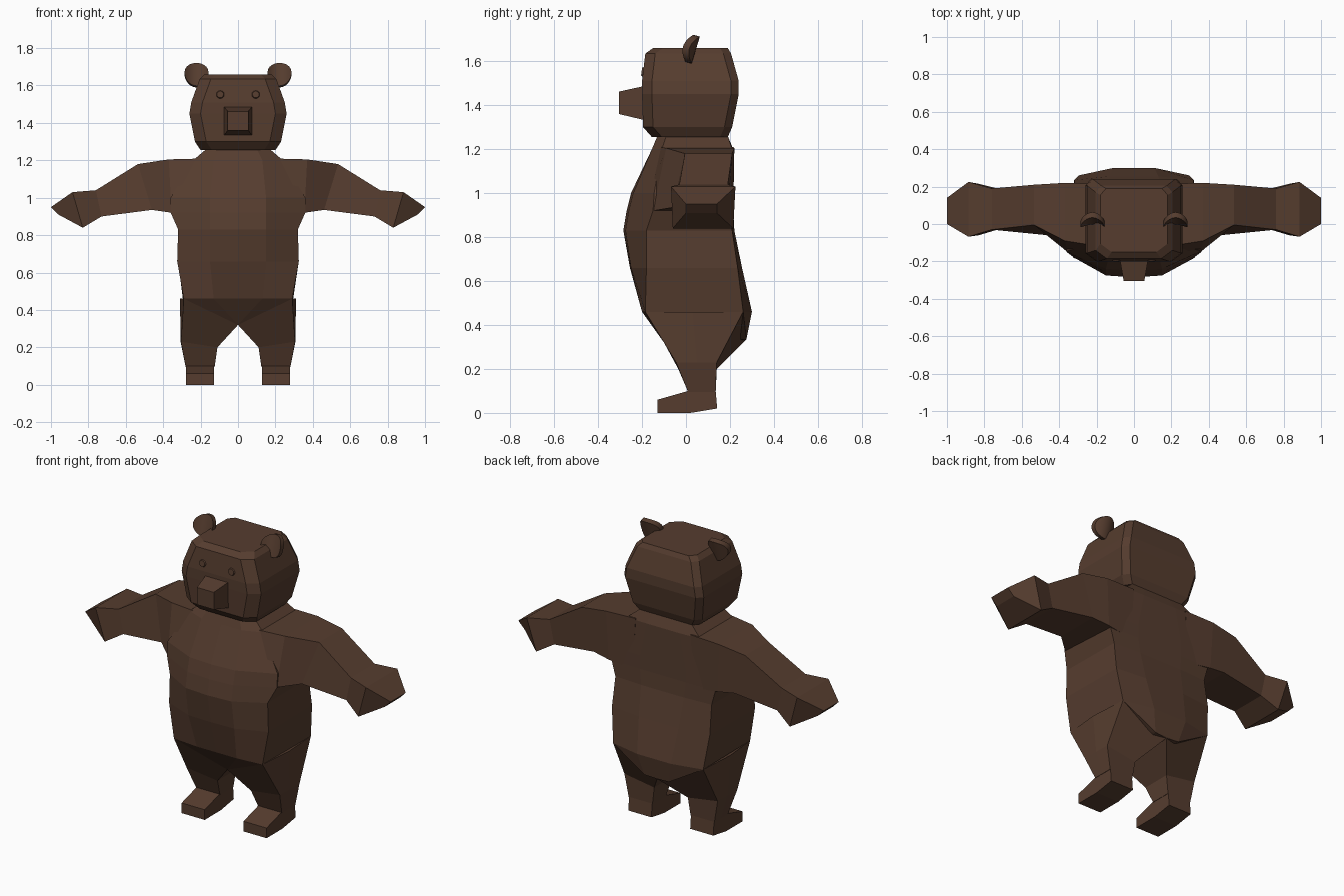
import bpy, bmesh, math
from mathutils import Matrix

if "Cube" in bpy.data.objects:
    bpy.data.objects.remove(bpy.data.objects["Cube"])

brown = bpy.data.materials.new("brown fur")
brown.diffuse_color = (0.092, 0.046, 0.028, 1)
brown.use_nodes = True
brown.node_tree.nodes["Principled BSDF"].inputs["Base Color"].default_value = brown.diffuse_color


def finish(name, bm, mirror=False, smooth=False):
    bmesh.ops.recalc_face_normals(bm, faces=bm.faces)
    me = bpy.data.meshes.new(name)
    bm.to_mesh(me)
    bm.free()
    me.materials.append(brown)
    ob = bpy.data.objects.new(name, me)
    bpy.context.collection.objects.link(ob)
    if mirror:
        mod = ob.modifiers.new("mirror", 'MIRROR')
        mod.use_clip = False
        mod.use_mirror_merge = False
    if smooth:
        bpy.context.view_layer.objects.active = ob
        ob.select_set(True)
        bpy.ops.object.shade_smooth_by_angle(angle=math.radians(35))
        ob.select_set(False)
    return ob


def loft(rings, matrix=None):
    """Skin a list of equal-length closed rings and cap both ends."""
    bm = bmesh.new()
    vs = [[bm.verts.new(p) for p in ring] for ring in rings]
    n = len(rings[0])
    for a, b in zip(vs, vs[1:]):
        for i in range(n):
            j = (i + 1) % n
            bm.faces.new((a[i], a[j], b[j], b[i]))
    bm.faces.new(vs[0])
    bm.faces.new(vs[-1][::-1])
    if matrix:
        bm.transform(matrix)
    return bm


def hull(points):
    bm = bmesh.new()
    for p in points:
        bm.verts.new(p)
    res = bmesh.ops.convex_hull(bm, input=bm.verts)
    bmesh.ops.delete(bm, geom=list({v for v in res["geom_interior"]
                                    if isinstance(v, bmesh.types.BMVert)}), context='VERTS')
    bmesh.ops.dissolve_limit(bm, angle_limit=0.02, verts=bm.verts, edges=bm.edges)
    return bm


def full_ring(z, half):
    """Half outline from front centre to back centre, reflected in x."""
    return [(x, y, z) for x, y in half] + [(-x, y, z) for x, y in half[-2:0:-1]]


# Torso: neck, chest, belly and hips
hips = [(0, -.20), (.13, -.20), (.29, -.185), (.295, .26), (.11, .30), (0, .30)]
torso = [
    (1.26, [(0, -.13), (.10, -.13), (.17, -.09), (.17, .19), (.08, .19), (0, .19)]),
    (1.20, [(0, -.155), (.13, -.155), (.24, -.11), (.24, .21), (.11, .215), (0, .215)]),
    (1.00, [(0, -.25), (.15, -.24), (.36, -.145), (.34, .21), (.15, .215), (0, .215)]),
    (0.92, [(0, -.27), (.15, -.26), (.36, -.15), (.34, .21), (.15, .215), (0, .215)]),
    (0.83, [(0, -.285), (.15, -.275), (.32, -.18), (.315, .21), (.14, .22), (0, .22)]),
    (0.66, [(0, -.255), (.15, -.25), (.325, -.18), (.32, .235), (.13, .255), (0, .255)]),
    (0.46, hips)]
finish("torso", loft([full_ring(z, h) for z, h in torso]))

# Pelvis wedge between the legs
finish("pelvis", hull(full_ring(.46, hips) +
                      [(0, -.10, .32), (0, .27, .33), (.08, .275, .335), (-.08, .275, .335)]))

# Arms: top front, top back, bottom back, bottom front
arm = [
    [(.18, -.12, 1.21), (.18, .215, 1.21), (.20, .21, .90), (.20, -.21, .90)],
    [(.37, -.09, 1.205), (.37, .22, 1.205), (.355, .215, .92), (.355, -.15, .92)],
    [(.535, -.005, 1.18), (.535, .21, 1.18), (.46, .205, .935), (.46, -.06, .935)],
    [(.76, -.03, 1.04), (.76, .19, 1.04), (.73, .19, .90), (.73, -.03, .90)],
    [(.885, -.068, 1.03), (.885, .225, 1.03), (.83, .215, .84), (.83, -.06, .84)],
    [(1.0, 0, .95), (1.0, .14, .95), (.96, .14, .91), (.96, 0, .91)]]
finish("arm", loft(arm), mirror=True)

# Legs: inner front, outer front, side, outer back, inner back
leg = [
    [(0, -.10, .32), (.29, -.185, .46), (.31, .03, .46), (.295, .26, .46), (0, .27, .33)],
    [(.11, -.035, .20), (.305, -.045, .23), (.307, .05, .23), (.305, .14, .23), (.11, .14, .20)],
    [(.125, .01, .095), (.28, .01, .095), (.28, .07, .095), (.28, .135, .095), (.125, .135, .095)]]
finish("leg", loft(leg), mirror=True)

# Feet
finish("foot", hull([(x, y, z) for x in (.127, .278) for y, z in
                     ((.01, .10), (.135, .10), (.142, .02), (.02, 0), (-.13, 0), (-.13, .06))]),
       mirror=True)

# Head: block with cut corners, widest in the middle
head = [(1.66, .18, -.15, .19), (1.635, .205, -.185, .205), (1.51, .25, -.20, .24),
        (1.45, .26, -.20, .24), (1.30, .23, -.195, .21), (1.255, .20, -.155, .19)]
finish("head", loft([full_ring(z, [(0, f), (x - .06, f), (x, f + .045), (x, b - .035),
                                   (x - .03, b), (0, b)]) for z, x, f, b in head]))

# Snout
finish("snout", loft([[(x * s, y, z) for x, z in ((-1, lo), (1, lo), (1, hi), (-1, hi))]
                      for s, y, lo, hi in ((.075, -.18, 1.33, 1.487),
                                           (.074, -.20, 1.335, 1.485),
                                           (.055, -.305, 1.36, 1.462))]))

# Ears: round plates curved around the head and leaning back
r = .064
columns = []
for i in range(13):
    t = math.radians(6 + 168 * i / 12)
    x, h = -r * math.cos(t), r * math.sin(t)
    y = -.03 * (x / r) ** 2
    columns.append([(x, y - .015, -h), (x, y + .015, -h), (x, y + .015, h), (x, y - .015, h)])
place = Matrix.Translation((.222, .03, 1.655)) @ Matrix.Rotation(math.radians(-17), 4, 'X')
finish("ear", loft(columns, place), mirror=True, smooth=True)

# Eyes: small thin discs on the face
bm = bmesh.new()
bmesh.ops.create_cone(bm, cap_ends=True, segments=12, radius1=.022, radius2=.018, depth=.008,
                      matrix=Matrix.Translation((.095, -.198, 1.552)) @
                      Matrix.Rotation(math.radians(83), 4, 'X'))
finish("eye", bm, mirror=True)
